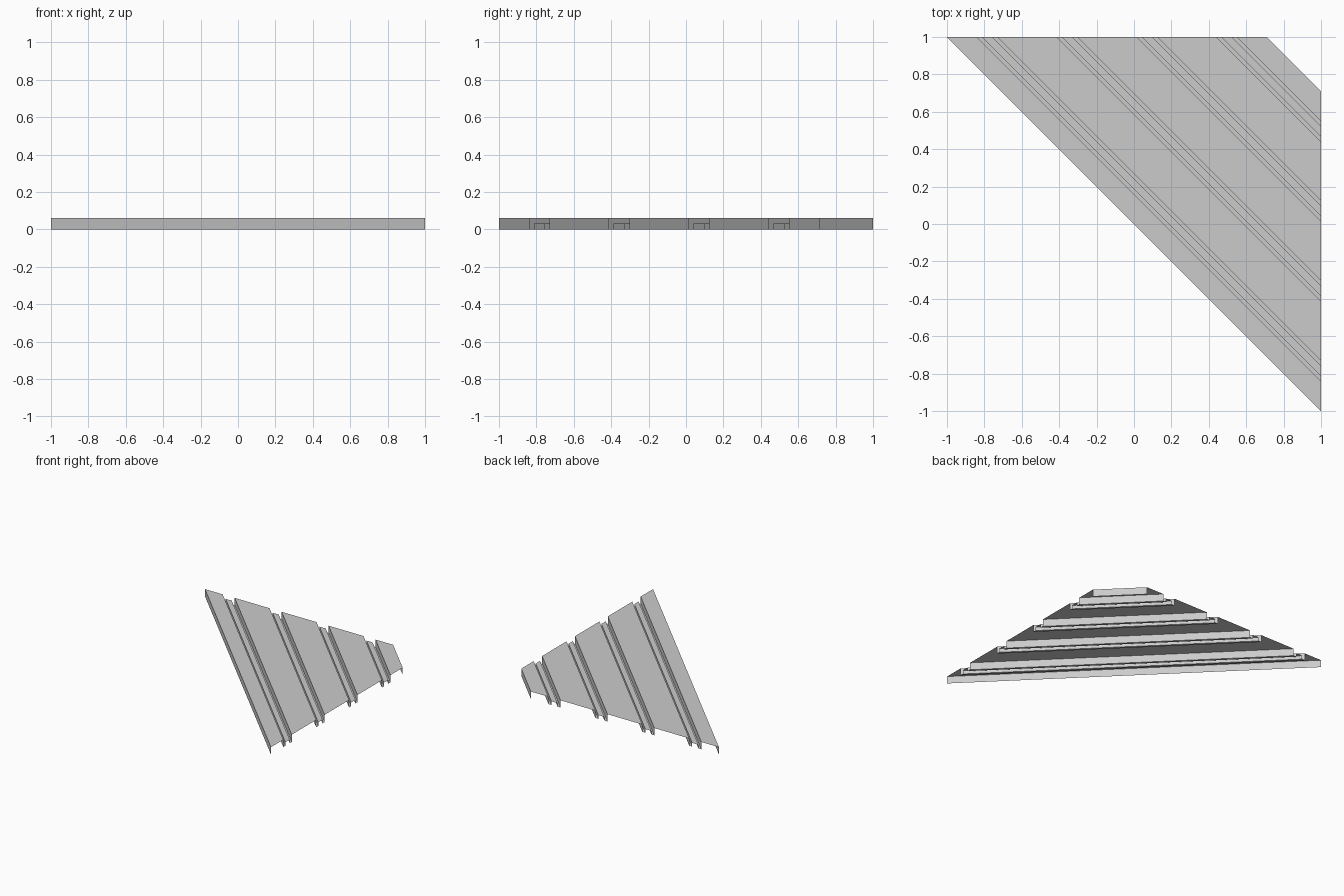
import bpy
import bmesh

if "Cube" in bpy.data.objects:
    bpy.data.objects.remove(bpy.data.objects["Cube"])

HEIGHT, RIB_H = 0.06, 0.03   # panel height, stiffening rib height
END = 1.71                   # distance of the clipped corner along x + y
FIRST, PITCH = 0.16, 0.4267  # first channel and channel spacing

# Cross-section (distance along x + y, height): raised panels with channels,
# each channel carrying a small rib on its floor
profile = [(0, 0), (0, HEIGHT)]
for i in range(4):
    s = FIRST + i * PITCH
    profile += [(s, HEIGHT), (s, 0),
                (s + 0.027, 0), (s + 0.027, RIB_H),
                (s + 0.083, RIB_H), (s + 0.083, 0),
                (s + 0.11, 0), (s + 0.11, HEIGHT)]
profile += [(END, HEIGHT), (END, 0)]

# Sweep the section diagonally, cut off by the back (y = 1) and right (x = 1) edges
bm = bmesh.new()
rows = [(bm.verts.new((s - 1, 1, z)), bm.verts.new((1, s - 1, z)))
        for s, z in profile]
for (a, b), (c, d) in zip(rows, rows[1:]):
    bm.faces.new((a, b, d, c))

mesh = bpy.data.meshes.new("corrugated_sheet")
bm.to_mesh(mesh)
bm.free()
sheet = bpy.data.objects.new("corrugated_sheet", mesh)
bpy.context.collection.objects.link(sheet)
